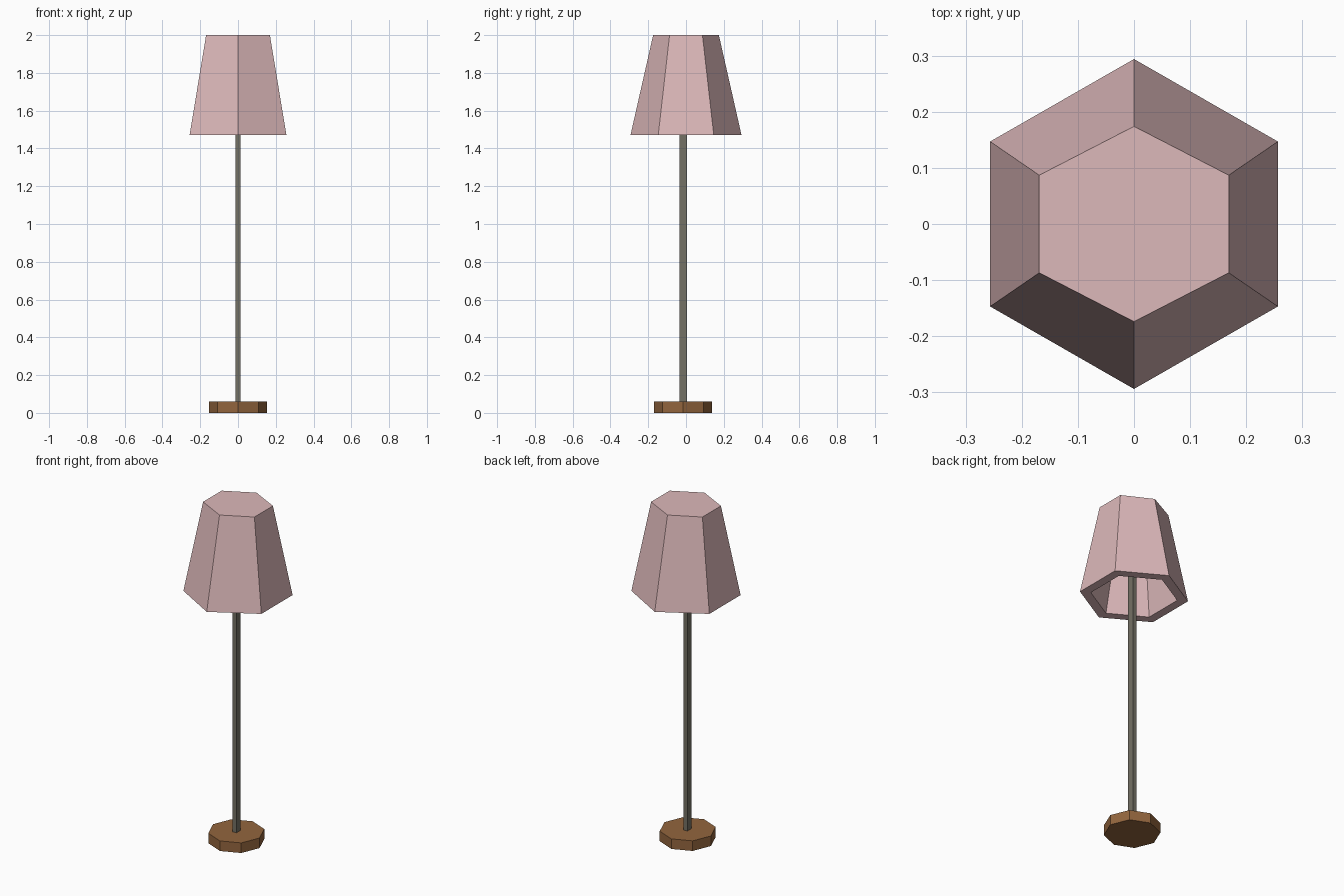
import bpy
import bmesh
from math import sin, cos, tau
from mathutils import Matrix, Vector

cube = bpy.data.objects.get("Cube")
if cube:
    bpy.data.objects.remove(cube, do_unlink=True)


def material(name, color):
    mat = bpy.data.materials.new(name)
    mat.use_nodes = True
    mat.diffuse_color = (*color, 1)
    bsdf = next(n for n in mat.node_tree.nodes if n.type == 'BSDF_PRINCIPLED')
    bsdf.inputs["Base Color"].default_value = (*color, 1)
    bsdf.inputs["Roughness"].default_value = 0.8
    return mat


def finish(name, bm, mat):
    bmesh.ops.recalc_face_normals(bm, faces=bm.faces)
    mesh = bpy.data.meshes.new(name)
    bm.to_mesh(mesh)
    bm.free()
    mesh.materials.append(mat)
    obj = bpy.data.objects.new(name, mesh)
    bpy.context.collection.objects.link(obj)
    return obj


def loft(name, sides, rings, mat, center_y=0.0):
    """Closed prism through rings of (x radius, y radius, z), corners on the y axis."""
    bm = bmesh.new()
    loops = []
    for rx, ry, z in rings:
        angles = [tau * i / sides for i in range(sides)]
        loops.append([bm.verts.new((rx * sin(a), center_y + ry * cos(a), z)) for a in angles])
    for low, high in zip(loops, loops[1:]):
        for i in range(sides):
            j = (i + 1) % sides
            bm.faces.new((low[i], low[j], high[j], high[i]))
    bm.faces.new(loops[0])
    bm.faces.new(loops[-1])
    return finish(name, bm, mat)


def box(name, size, center, mat):
    bm = bmesh.new()
    bmesh.ops.create_cube(bm, size=1, matrix=Matrix.LocRotScale(Vector(center), None, Vector(size)))
    return finish(name, bm, mat)


pink = material("dusty pink fabric", (0.72, 0.48, 0.49))
wood = material("brown wood", (0.29, 0.13, 0.047))
metal = material("grey metal", (0.175, 0.165, 0.13))

# Eight-sided foot
loft("base", 8, [(0.153, 0.153, 0), (0.153, 0.153, 0.06)], wood, -0.016)

# Slim rectangular pole reaching into the shade
box("pole", (0.026, 0.04, 1.9), (0, -0.014, 1.0), metal)

# Six-sided shade: closed top, outer wall, bottom rim, hollow inside
loft("shade", 6, [
    (0.195, 0.174, 2.0),
    (0.296, 0.294, 1.47),
    (0.237, 0.235, 1.47),
    (0.152, 0.134, 1.94),
], pink)
